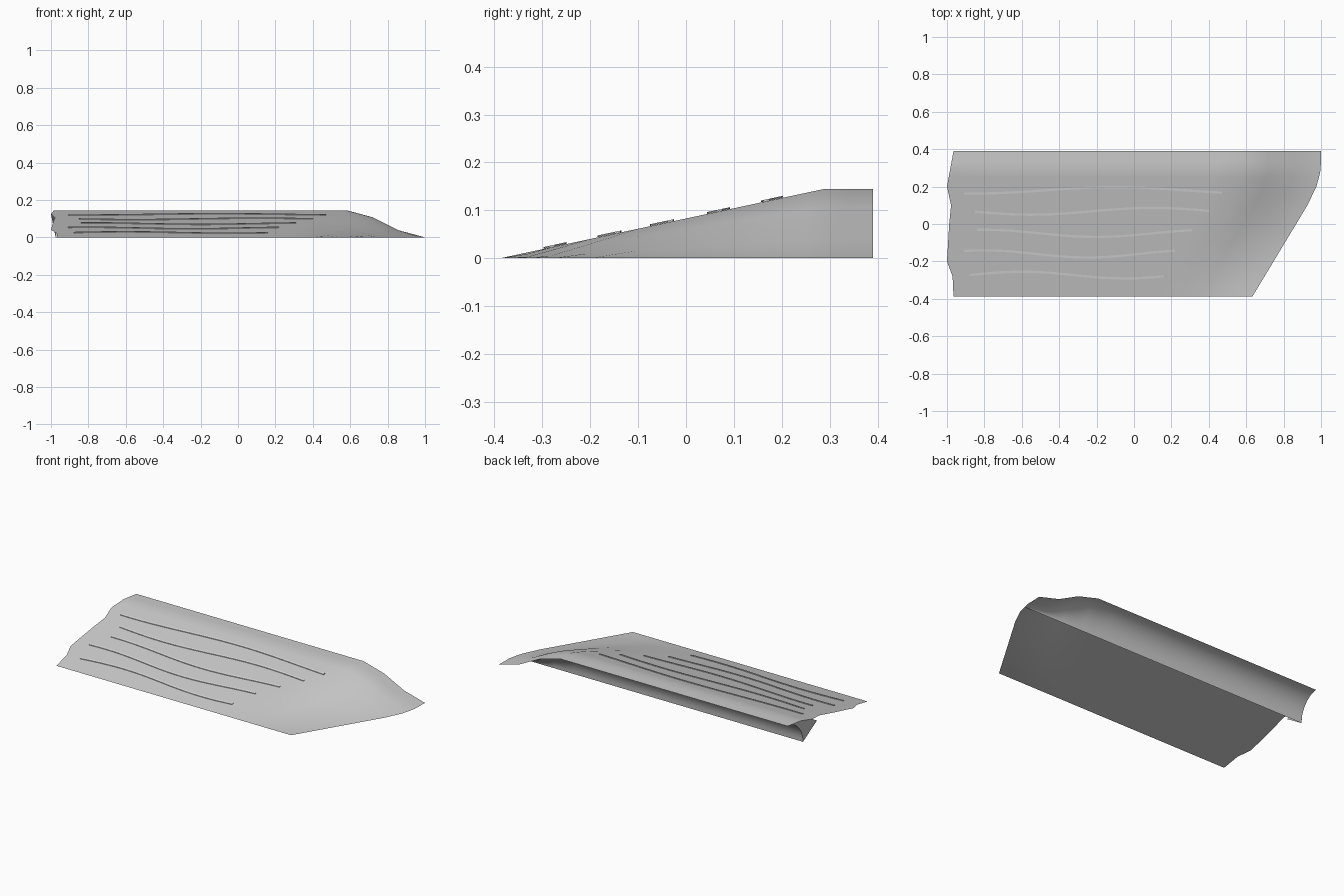
import bpy, bmesh, math

if "Cube" in bpy.data.objects:
    bpy.data.objects.remove(bpy.data.objects["Cube"])


def lerp_table(table, v):
    for (a, p), (b, q) in zip(table, table[1:]):
        if v <= b:
            return p + (q - p) * max(0, v - a) / (b - a)
    return table[-1][1]


def material(name, c):
    m = bpy.data.materials.new(name)
    m.diffuse_color = (c, c, c, 1)
    m.use_nodes = True
    m.node_tree.nodes["Principled BSDF"].inputs["Base Color"].default_value = m.diffuse_color
    return m


def finish(name, bm, mat, angle):
    me = bpy.data.meshes.new(name)
    bm.to_mesh(me)
    bm.free()
    ob = bpy.data.objects.new(name, me)
    bpy.context.collection.objects.link(ob)
    me.materials.append(mat)
    bpy.ops.object.select_all(action='DESELECT')
    ob.select_set(True)
    bpy.context.view_layer.objects.active = ob
    bpy.ops.object.shade_smooth_by_angle(angle=math.radians(angle))
    return ob


FRONT, CREST, LIP, FOOT, H, BAND = -0.388, 0.29, 0.39, 0.255, 0.145, 0.42
LEFT = [(FRONT, -0.965), (-0.28, -0.97), (-0.2, -1.0), (0.0, -0.988),
        (0.1, -0.978), (0.2, -1.0), (0.39, -0.965)]
RIGHT = [(FRONT, 0.633), (0.1, 0.927), (0.21, 0.98), (0.29, 0.998), (0.39, 1.0)]


def slope(y):
    return H * min(1, (y - FRONT) / (CREST - FRONT))


def fall(d):
    s = max(0, min(1, d / BAND))
    return s * s * (3 - 2 * s)


def column_x(c, y, left):
    # first columns follow the slanted right end, the rest run to the ragged left end
    r = lerp_table(RIGHT, y)
    if c <= 3:
        return r - BAND * c / 3
    t = (c - 3) / 10
    return (r - BAND) * (1 - t) + left * t


# Open drift shell: windward slope, overhanging lip and scooped lee face
ROWS = [FRONT, -0.33, -0.28, -0.2, -0.1, 0.0, 0.1, 0.15, 0.2, 0.25, 0.29, 0.34, LIP]
bm = bmesh.new()
rings = []
for c in range(14):
    k = fall(BAND * c / 3)
    ring = [(column_x(c, y, lerp_table(LEFT, y)), y, slope(y) * k) for y in ROWS]
    for i in range(1, 11):
        a = math.pi / 2 * i / 10
        y = LIP - (LIP - FOOT) * math.sin(a)
        left = -0.965 - 0.01 * math.sin(a)
        ring.append((column_x(c, y, left), y, H * k * math.cos(a)))
    rings.append([bm.verts.new(p) for p in ring])
for a, b in zip(rings, rings[1:]):
    for i in range(len(a) - 1):
        bm.faces.new((a[i], a[i + 1], b[i + 1], b[i]))
# Small closing web at the left end, behind the lee face
web = bm.verts.new((-0.98, 0.126, 0.084))
bm.faces.new([web] + rings[-1][ROWS.index(0.2):])
finish("drift_shell", bm, material("drift grey", 0.6), 40)

# Wavy ripples: start x, end x, middle y, amplitude, x of a crest, half wavelength
RIPPLES = [(-0.91, 0.47, 0.18, 0.017, -0.1, 0.75),
           (-0.85, 0.40, 0.068, 0.018, 0.1, 0.65),
           (-0.84, 0.31, -0.05, 0.019, 0.4, 0.6),
           (-0.91, 0.22, -0.16, 0.019, -0.8, 0.55),
           (-0.88, 0.16, -0.273, 0.018, -0.6, 0.55)]
ripple_mat = material("ripple light grey", 0.7)
for number, (x0, x1, ym, amp, crest, half) in enumerate(RIPPLES, 1):
    bm = bmesh.new()
    prev = None
    for s in range(41):
        x = x0 + (x1 - x0) * s / 40
        y = ym + amp * math.cos(math.pi * (x - crest) / half)
        ring = []
        for dy, dz in ((-0.006, 0.0004), (-0.006, 0.004), (0.006, 0.004), (0.006, 0.0004)):
            z = slope(y + dy) * fall(lerp_table(RIGHT, y + dy) - x) + dz
            ring.append(bm.verts.new((x, y + dy, z)))
        if prev:
            for i in range(4):
                j = (i + 1) % 4
                bm.faces.new((prev[i], prev[j], ring[j], ring[i]))
        else:
            bm.faces.new(ring)
        prev = ring
    bm.faces.new(prev)
    bmesh.ops.recalc_face_normals(bm, faces=bm.faces)
    finish("ripple_%d" % number, bm, ripple_mat, 30)
